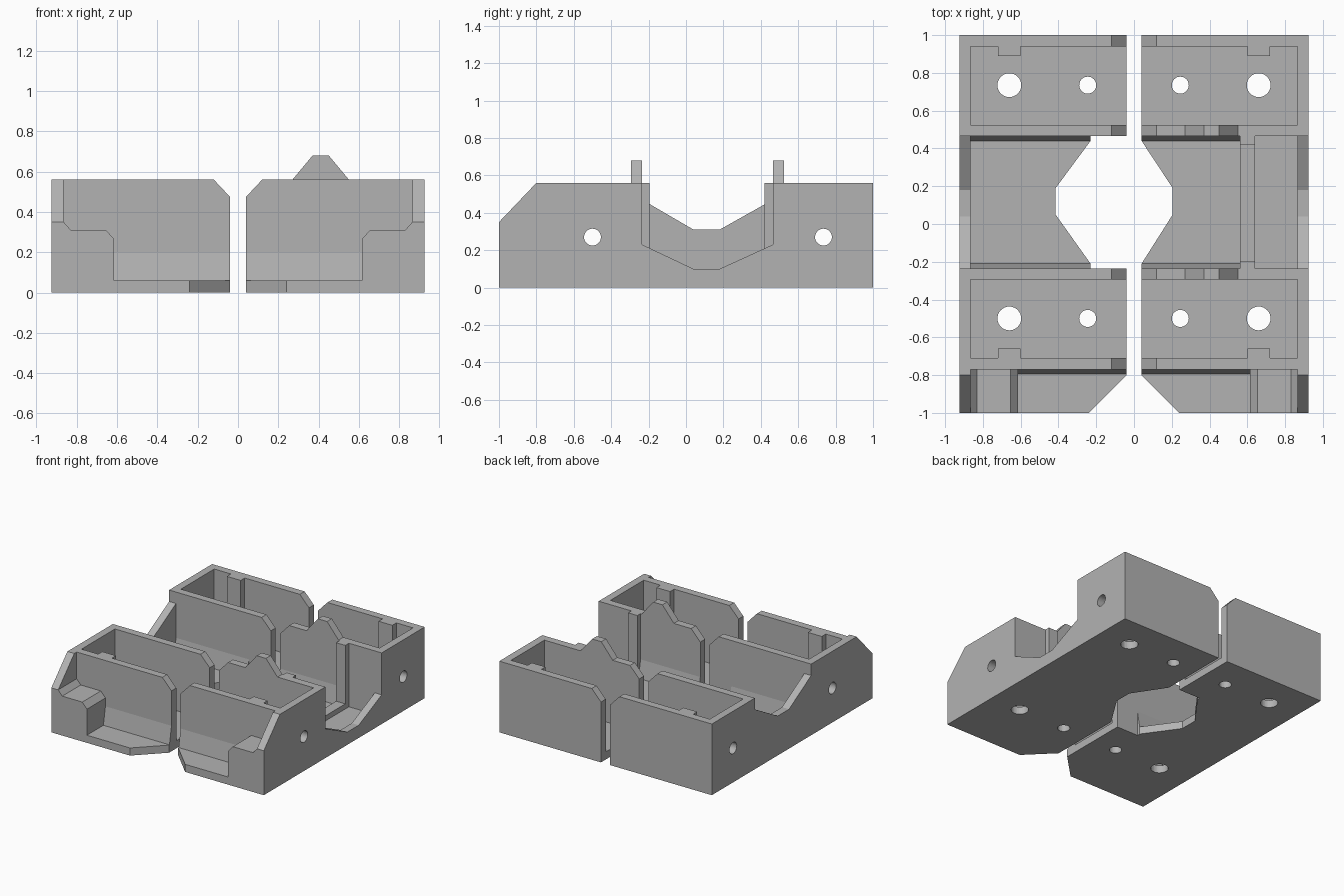
import bpy, bmesh
from mathutils import Matrix, Vector

cube = bpy.data.objects.get("Cube")
if cube:
    bpy.data.objects.remove(cube, do_unlink=True)

grey = bpy.data.materials.new("plain_grey")
grey.use_nodes = True
COLOUR = (0.45, 0.45, 0.45, 1)
grey.diffuse_color = COLOUR
grey.node_tree.nodes["Principled BSDF"].inputs["Base Color"].default_value = COLOUR


def prism(name, axis, points, lo, hi, sx=1):
    """Extrude a 2D outline along an axis; sx = -1 mirrors it to the other half."""
    def place(a, b, c):
        x, y, z = {"x": (c, a, b), "y": (a, c, b), "z": (a, b, c)}[axis]
        return Vector((x * sx, y, z))
    bm = bmesh.new()
    face = bm.faces.new([bm.verts.new(place(a, b, lo)) for a, b in points])
    out = bmesh.ops.extrude_face_region(bm, geom=[face])
    verts = [g for g in out["geom"] if isinstance(g, bmesh.types.BMVert)]
    bmesh.ops.translate(bm, verts=verts, vec=place(0, 0, hi - lo))
    bmesh.ops.recalc_face_normals(bm, faces=bm.faces)
    return finish(name, bm)


def finish(name, bm):
    mesh = bpy.data.meshes.new(name)
    bm.to_mesh(mesh)
    bm.free()
    mesh.materials.append(grey)
    obj = bpy.data.objects.new(name, mesh)
    bpy.context.collection.objects.link(obj)
    return obj


def box(name, x, y, z, sx=1):
    return prism(name, "z", [(x[0], y[0]), (x[1], y[0]), (x[1], y[1]), (x[0], y[1])],
                 z[0], z[1], sx)


def drill(target, axis, holes):
    """Cut round holes, given as (centre, radius), through the target."""
    bm = bmesh.new()
    for centre, radius in holes:
        turn = Matrix.Rotation(1.5707963, 4, "Y") if axis == "x" else Matrix()
        bmesh.ops.create_cone(bm, cap_ends=True, segments=32, radius1=radius,
                              radius2=radius, depth=0.3,
                              matrix=Matrix.Translation(centre) @ turn)
    cutter = finish("hole_cutter", bm)
    mod = target.modifiers.new("holes", "BOOLEAN")
    mod.operation, mod.solver, mod.object = "DIFFERENCE", "EXACT", cutter
    bpy.context.view_layer.update()
    result = bpy.data.meshes.new_from_object(
        target.evaluated_get(bpy.context.evaluated_depsgraph_get()))
    target.modifiers.clear()
    target.data = result
    bpy.data.objects.remove(cutter, do_unlink=True)


IN, WALL, OUT = 0.04, 0.865, 0.925     # inner end, inside of side wall, outside
FLOOR, TOP = 0.06, 0.56
BAYS = {"front": (-0.77, -0.235), "back": (0.465, 1.0)}
T = 0.06                               # wall thickness
HOLE_Y = (-0.5, 0.735)

for side, sx in (("right", -1), ("left", 1)):
    tabbed = sx == 1

    # Base plate with the angled centre opening and cropped front corner
    mid_in, deep = (IN, 0.205) if tabbed else (0.23, 0.415)
    opening = [(mid_in, 0.44), (deep, 0.19), (deep, 0.05), (mid_in, -0.21)]
    if not tabbed:
        opening = [(IN, 0.465), (mid_in, 0.465)] + opening + [(mid_in, -0.235), (IN, -0.235)]
    base = prism(side + "_base", "z",
                 [(OUT, -1), (OUT, 1), (IN, 1)] + opening + [(IN, -0.8), (0.24, -1)],
                 0, FLOOR, sx)
    drill(base, "z", [((x * sx, y, 0.03), r) for y in HOLE_Y
                      for x, r in ((0.66, 0.063), (0.245, 0.045))])

    # Side wall: sloped front end, dipped middle, cross holes
    high, low = (0.23, 0.10) if tabbed else (0.47, 0.31)
    wall = prism(side + "_side_wall", "x",
                 [(-1, FLOOR), (-1, 0.35), (-0.8, TOP), (-0.235, TOP), (-0.235, high),
                  (0.04, low), (0.18, low), (0.465, high), (0.465, TOP), (1, TOP),
                  (1, FLOOR)], WALL, OUT, sx)
    drill(wall, "x", [((sx * 0.895, y, 0.27), 0.045) for y in HOLE_Y])

    # Cross walls of each bay, chamfered at the inner end, some with a raised tab
    for bay, (y0, y1) in BAYS.items():
        for part, a in (("front", y0), ("rear", y1 - T)):
            tab = []
            if tabbed and (bay, part) in (("front", "rear"), ("back", "front")):
                tab = [(0.27, TOP), (0.37, 0.68), (0.45, 0.68), (0.55, TOP)]
            prism(f"{side}_{bay}_bay_{part}_wall", "y",
                  [(IN, FLOOR), (IN, 0.475), (0.12, TOP)] + tab + [(WALL, TOP), (WALL, FLOOR)],
                  a, a + T, sx)
    # Ribs inside the bays
    box(side + "_front_bay_rib", (0.6, 0.72), (-0.71, -0.66), (FLOOR, TOP), sx)
    box(side + "_back_bay_rib", (0.6, 0.72), (0.89, 0.94), (FLOOR, TOP), sx)

    # Slim tapered fillets at the foot of the cross walls
    mid_end = 0.56 if tabbed else WALL
    for name, y, out, x0, x1 in (("front", -0.77, -0.025, IN, 0.62),
                                 ("middle_front", -0.235, 0.025, mid_in, mid_end),
                                 ("middle_back", 0.465, -0.025, mid_in, mid_end)):
        prism(f"{side}_{name}_fillet", "x",
              [(y, FLOOR), (y + out, FLOOR), (y, 0.2)], x0, x1, sx)

    # Front corner block
    prism(side + "_corner_block", "y",
          [(0.615, FLOOR), (0.615, 0.265), (0.655, 0.31), (0.83, 0.31),
           (WALL, 0.35), (WALL, FLOOR)], -1, -0.77, sx)

    # Guide posts and sill in the middle channel
    if tabbed:
        box("front_guide_post", (0.56, 0.64), (-0.235, -0.195), (FLOOR, TOP))
        box("back_guide_post", (0.56, 0.64), (0.42, 0.465), (FLOOR, TOP))
        box("channel_sill", (0.56, 0.64), (-0.195, 0.42), (FLOOR, 0.10))
